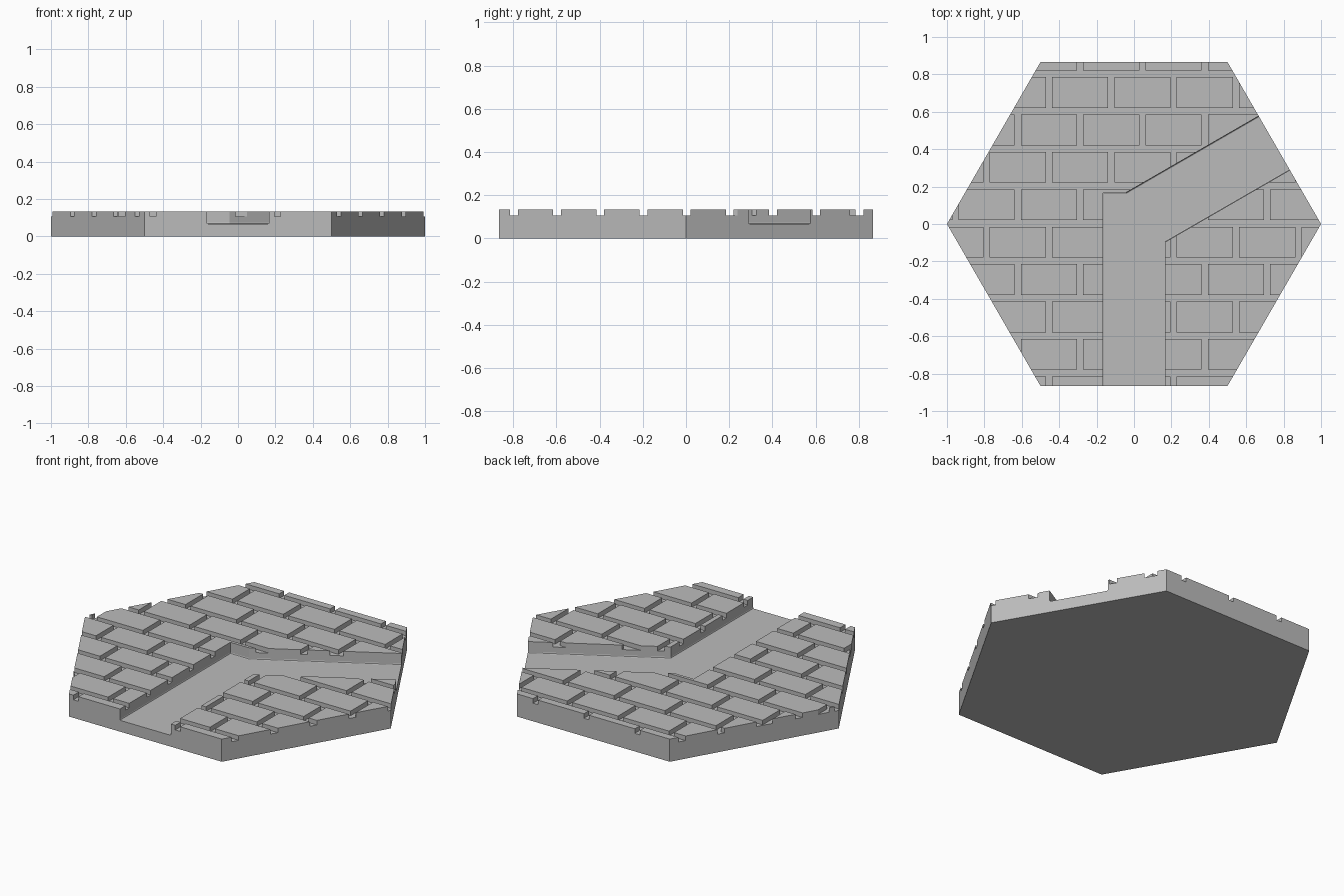
import bpy
import bmesh
from math import sin, cos, tan, radians

if "Cube" in bpy.data.objects:
    bpy.data.objects.remove(bpy.data.objects["Cube"])

TOP, GROOVE, FLOOR = 0.134, 0.107, 0.067
ROW, BRICK = 0.2, 1 / 3
ROW_GAP, JOINT_GAP = 0.036, 0.033
HALF = 1 / 6  # half width of the channel


def prism(bm, outline, z0, z1):
    """Extrude a flat outline from z0 up to z1."""
    face = bm.faces.new([bm.verts.new((x, y, z0)) for x, y in outline])
    out = bmesh.ops.extrude_face_region(bm, geom=[face])["geom"]
    moved = [v for v in out if isinstance(v, bmesh.types.BMVert)]
    bmesh.ops.translate(bm, verts=moved, vec=(0, 0, z1 - z0))


def box(bm, x0, x1, y0, y1, z0, z1):
    prism(bm, [(x0, y0), (x1, y0), (x1, y1), (x0, y1)], z0, z1)


def finish(bm, name):
    bmesh.ops.recalc_face_normals(bm, faces=bm.faces)
    mesh = bpy.data.meshes.new(name)
    bm.to_mesh(mesh)
    bm.free()
    obj = bpy.data.objects.new(name, mesh)
    bpy.context.collection.objects.link(obj)
    return obj


# Hexagonal slab
bm = bmesh.new()
prism(bm, [(cos(radians(a)), sin(radians(a))) for a in range(0, 360, 60)], 0, TOP)
tile = finish(bm, "paved_hex_tile")

# Long grooves between the brick rows
bm = bmesh.new()
for k in range(-4, 5):
    y = k * ROW + 0.003
    box(bm, -1.2, 1.2, y - ROW_GAP / 2, y + ROW_GAP / 2, GROOVE, 0.3)
row_cutter = finish(bm, "row_groove_cutter")

# Short joints, staggered by half a brick on alternate rows
bm = bmesh.new()
for row in range(-5, 5):
    y = row * ROW + 0.003
    shift = 0.212 if row % 2 else 0.045
    for k in range(-4, 4):
        x = shift + k * BRICK
        box(bm, x - JOINT_GAP / 2, x + JOINT_GAP / 2, y, y + ROW, GROOVE, 0.3)
joint_cutter = finish(bm, "joint_cutter")

# Bent channel: straight in from the front, then out at 30 degrees
slope = tan(radians(30))
rise = HALF / cos(radians(30))
far = 1.3
outline = [
    (-HALF, -far), (HALF, -far),
    (HALF, HALF * slope - rise), (far, far * slope - rise),
    (far, far * slope + rise), ((HALF - rise) / slope, HALF), (-HALF, HALF),
]
bm = bmesh.new()
prism(bm, outline, FLOOR, 0.3)
low = [e for e in bm.edges if all(v.co.z < FLOOR + 0.001 for v in e.verts)]
bmesh.ops.bevel(bm, geom=low, offset=0.007, segments=2, profile=0.5, affect="EDGES")
channel_cutter = finish(bm, "channel_cutter")

# Carve the slab, then bake the result and drop the cutters
cutters = [row_cutter, joint_cutter, channel_cutter]
for cutter in cutters:
    cutter.hide_render = True
    mod = tile.modifiers.new(cutter.name, "BOOLEAN")
    mod.operation = "DIFFERENCE"
    mod.solver = "EXACT"
    mod.object = cutter
depsgraph = bpy.context.evaluated_depsgraph_get()
carved = bpy.data.meshes.new_from_object(tile.evaluated_get(depsgraph))
tile.modifiers.clear()
tile.data = carved
for cutter in cutters:
    bpy.data.objects.remove(cutter)

# Stone colour
stone = bpy.data.materials.new("grey_stone")
stone.use_nodes = True
colour = (0.5, 0.5, 0.5, 1)
stone.diffuse_color = colour
stone.node_tree.nodes["Principled BSDF"].inputs["Base Color"].default_value = colour
tile.data.materials.clear()
tile.data.materials.append(stone)
